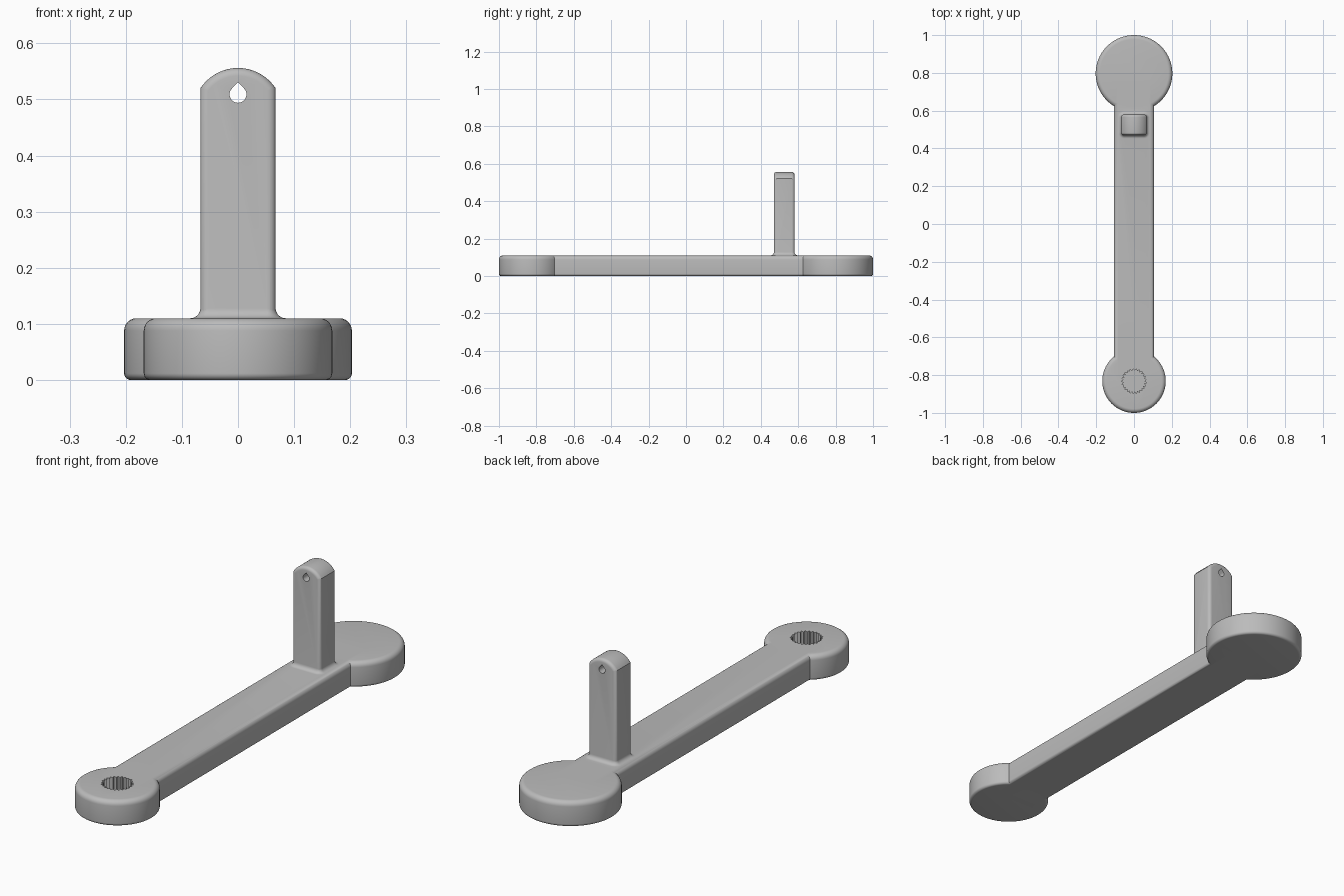
import bpy, bmesh, math

if "Cube" in bpy.data.objects:
    bpy.data.objects.remove(bpy.data.objects["Cube"])

H = 0.11           # arm thickness
TOP_R, BOT_R = 0.022, 0.012

grey = bpy.data.materials.new("plain_grey")
grey.diffuse_color = (0.5, 0.5, 0.5, 1)
grey.use_nodes = True
grey.node_tree.nodes["Principled BSDF"].inputs["Base Color"].default_value = grey.diffuse_color


def loft(name, rings):
    """Closed solid through a stack of equal-length point rings."""
    bm = bmesh.new()
    loops = [[bm.verts.new(p) for p in ring] for ring in rings]
    n = len(loops[0])
    for a, b in zip(loops, loops[1:]):
        for i in range(n):
            j = (i + 1) % n
            bm.faces.new((a[i], a[j], b[j], b[i]))
    bm.faces.new(loops[0][::-1])
    bm.faces.new(loops[-1])
    bmesh.ops.recalc_face_normals(bm, faces=bm.faces)
    me = bpy.data.meshes.new(name)
    bm.to_mesh(me)
    bm.free()
    me.materials.append(grey)
    ob = bpy.data.objects.new(name, me)
    bpy.context.collection.objects.link(ob)
    return ob


def edge_levels(steps=6):
    """(inset, z) pairs of a plate with rounded bottom and top rims."""
    q = [i / steps * math.pi / 2 for i in range(steps + 1)]
    low = [(BOT_R * (1 - math.sin(a)), BOT_R * (1 - math.cos(a))) for a in q]
    high = [(TOP_R * (1 - math.cos(a)), H - TOP_R * (1 - math.sin(a))) for a in q]
    return low + high


def circle(r, n, y, z):
    return [(r * math.cos(math.tau * i / n), y + r * math.sin(math.tau * i / n), z)
            for i in range(n)]


def rounded_rect(hx, hy, r, y, z, n=6):
    pts = []
    for k, (sx, sy) in enumerate([(1, 1), (-1, 1), (-1, -1), (1, -1)]):
        for i in range(n + 1):
            a = (k + i / n) * math.pi / 2
            pts.append((sx * (hx - r) + r * math.cos(a),
                        y + sy * (hy - r) + r * math.sin(a), z))
    return pts


def apply_mod(ob, kind, **props):
    m = ob.modifiers.new(kind.lower(), kind)
    for k, v in props.items():
        setattr(m, k, v)
    bpy.context.view_layer.objects.active = ob
    bpy.ops.object.modifier_apply(modifier=m.name)


def combine(ob, other, op):
    apply_mod(ob, 'BOOLEAN', object=other, operation=op, solver='EXACT')
    bpy.data.objects.remove(other)


# Bar with a round pad at each end
def pad(name, y, r):
    return loft(name, [circle(r - d, 96, y, z) for d, z in edge_levels()])


arm = loft("lever_arm", [[(-0.107 + d, -0.80, z), (0.107 - d, -0.80, z),
                          (0.107 - d, 0.76, z), (-0.107 + d, 0.76, z)]
                         for d, z in edge_levels()])
combine(arm, pad("large_pad", 0.797, 0.203), 'UNION')
combine(arm, pad("small_pad", -0.832, 0.168), 'UNION')

# Blind splined socket in the small pad
TEETH = 25


def star(z):
    return [((0.066 if i % 2 else 0.055) * math.cos(math.pi * i / TEETH),
             -0.832 + (0.066 if i % 2 else 0.055) * math.sin(math.pi * i / TEETH), z)
            for i in range(2 * TEETH)]


combine(arm, loft("socket_cutter", [star(0.03), star(0.15)]), 'DIFFERENCE')

# Flared foot of the post
PY, HX, HY, FR = 0.525, 0.067, 0.055, 0.018
flare = [(FR, 0.09)]
for i in range(7):
    a = i / 6 * math.pi / 2
    flare.append((FR * (1 - math.sin(a)), H + FR * (1 - math.cos(a))))
flare.append((-0.002, H + FR + 0.004))
foot = loft("post_foot", [rounded_rect(HX + o, HY + o, 0.015 + max(o, 0), PY, z)
                          for o, z in flare])

# Upright post with an arched top
rise = 0.036
R = (HX ** 2 + rise ** 2) / (2 * rise)
half = math.asin(HX / R)
profile = [(-HX, 0.08), (HX, 0.08)]
for i in range(25):
    a = half * (1 - 2 * i / 24)
    profile.append((R * math.sin(a), 0.556 - R + R * math.cos(a)))
post = loft("post", [[(x, y, z) for x, z in profile] for y in (PY - HY, PY + HY)])
apply_mod(post, 'BEVEL', width=0.014, segments=5, limit_method='ANGLE',
          angle_limit=math.radians(40))

# Teardrop hole through the post
drop = [(0, 0.531)]
for i in range(25):
    a = math.radians(135 + 270 * i / 24)
    drop.append((0.015 * math.cos(a), 0.509 + 0.015 * math.sin(a)))
hole = loft("hole_cutter", [[(x, y, z) for x, z in drop] for y in (0.4, 0.65)])
combine(post, hole, 'DIFFERENCE')
combine(arm, foot, 'UNION')
combine(arm, post, 'UNION')

# Smooth the rounded surfaces, keep the creases
bpy.ops.object.select_all(action='DESELECT')
arm.select_set(True)
bpy.context.view_layer.objects.active = arm
bpy.ops.object.shade_smooth_by_angle(angle=math.radians(30))
